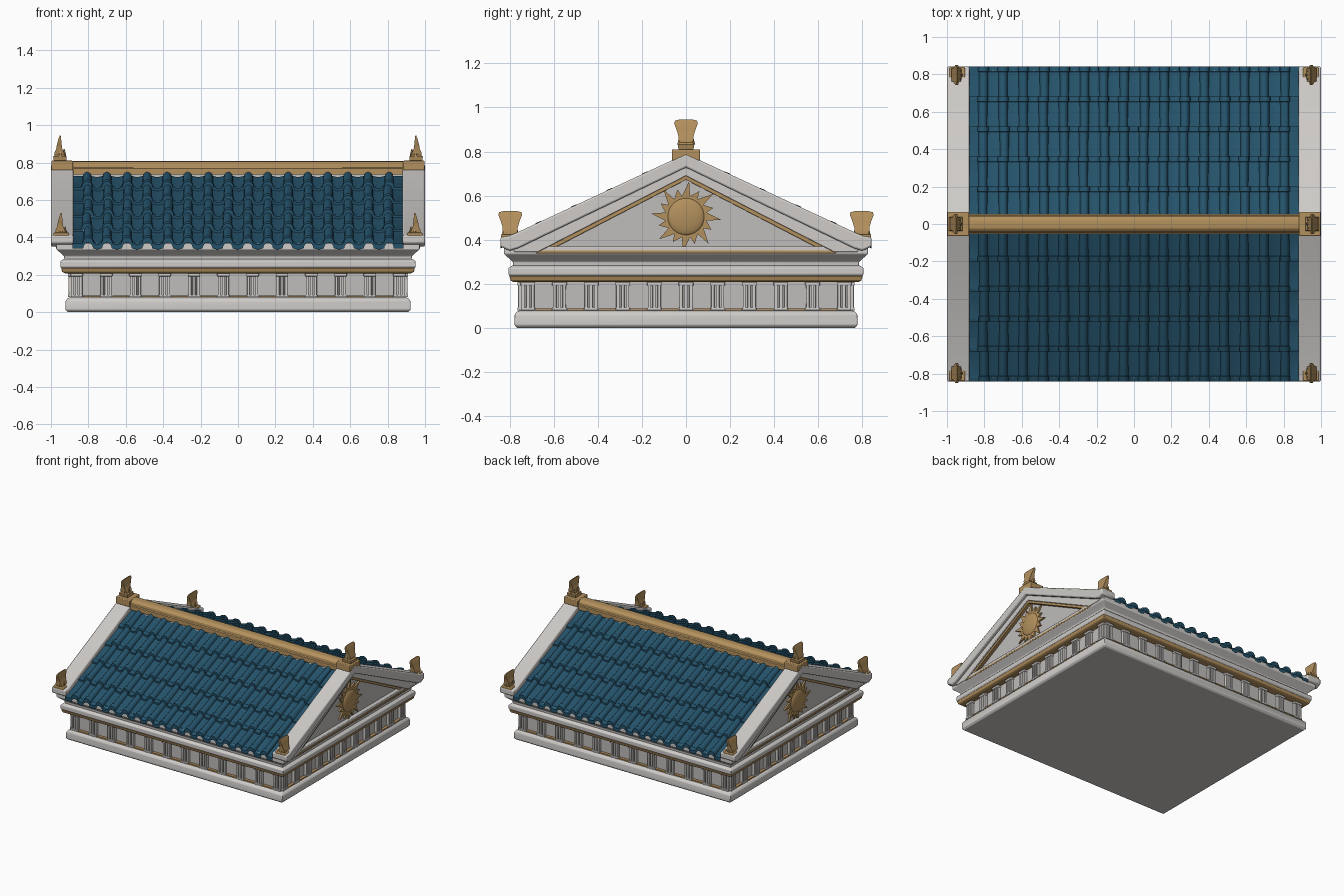
import bpy, bmesh, math, random
from mathutils import Matrix, Vector

random.seed(4)
if "Cube" in bpy.data.objects:
    bpy.data.objects.remove(bpy.data.objects["Cube"], do_unlink=True)


def material(name, rgb):
    m = bpy.data.materials.new(name)
    m.use_nodes = True
    m.diffuse_color = (*rgb, 1)
    m.node_tree.nodes["Principled BSDF"].inputs["Base Color"].default_value = (*rgb, 1)
    return m


STONE = material("pale_stone", (0.62, 0.60, 0.58))
PANEL = material("grey_stone", (0.52, 0.51, 0.50))
GOLD = material("gold", (0.45, 0.28, 0.11))
BLUE = material("blue_tile", (0.018, 0.085, 0.145))


def finish(name, bm, mat, bevel=0, smooth=True, recalc=True):
    if recalc:
        bmesh.ops.recalc_face_normals(bm, faces=bm.faces)
    mesh = bpy.data.meshes.new(name)
    bm.to_mesh(mesh)
    bm.free()
    mesh.materials.append(mat)
    ob = bpy.data.objects.new(name, mesh)
    bpy.context.collection.objects.link(ob)
    if smooth:
        bpy.ops.object.select_all(action="DESELECT")
        ob.select_set(True)
        bpy.context.view_layer.objects.active = ob
        bpy.ops.object.shade_smooth_by_angle(angle=math.radians(40))
    if bevel:
        b = ob.modifiers.new("soft_edges", "BEVEL")
        b.width, b.segments, b.limit_method = bevel, 2, "ANGLE"
    return ob


def box(bm, lo, hi):
    lo, hi = Vector(lo), Vector(hi)
    size = hi - lo
    bmesh.ops.create_cube(bm, size=1, matrix=Matrix.Translation((lo + hi) / 2) @
                          Matrix.Diagonal((abs(size.x), abs(size.y), abs(size.z), 1)))


def prism(bm, outline, x0, x1):
    """Extrude a (y, z) outline along x."""
    a = [bm.verts.new((x0, y, z)) for y, z in outline]
    b = [bm.verts.new((x1, y, z)) for y, z in outline]
    bm.faces.new(a)
    bm.faces.new(b[::-1])
    for i in range(len(a)):
        j = (i + 1) % len(a)
        bm.faces.new((a[i], b[i], b[j], a[j]))


def mirrored(half):
    """Close a half outline that starts and ends on the y = 0 line."""
    return half + [(-y, z) for y, z in half[::-1] if y > 0]


def loft(bm, rings):
    """Stack rectangles given as (centre x, y, z, half x, half y)."""
    prev = None
    for n, (cx, cy, z, hx, hy) in enumerate(rings):
        ring = [bm.verts.new((cx + sx * hx, cy + sy * hy, z))
                for sx, sy in ((-1, -1), (1, -1), (1, 1), (-1, 1))]
        if prev:
            for i in range(4):
                j = (i + 1) % 4
                bm.faces.new((prev[i], prev[j], ring[j], ring[i]))
        if n in (0, len(rings) - 1):
            bm.faces.new(ring)
        prev = ring


BX, BY = 0.92, 0.775      # half size of the base
SLOPE, APEX = 0.465, 0.79  # roof pitch and peak


def moulding(name, profile, mat, bevel=0.0):
    bm = bmesh.new()
    loft(bm, [(0, 0, z, BX + d, BY + d) for d, z in profile])
    return finish(name, bm, mat, bevel)


# Stone courses from the ground to the eaves
moulding("base", [(-.01, 0), (.002, .012), (.002, .06), (-.008, .074), (-.03, .082)], STONE, .004)
moulding("frieze_wall", [(-.036, .07), (-.036, .23)], PANEL)
moulding("lower_gold_band", [(.005, .208), (.02, .215), (.026, .236)], GOLD, .003)
moulding("lower_cornice", [(.02, .232), (.03, .242), (.03, .272), (.012, .284)], STONE, .004)
moulding("upper_cornice", [(.008, .278), (.01, .30), (.03, .318), (.05, .335), (.05, .37)], STONE, .004)

# Frieze: three-bar blocks with gold strips between them, on all four sides
blocks, strips = bmesh.new(), bmesh.new()


def frieze_box(bm, axis, side, centre, width, z0, z1, depth):
    wall = (BY if axis == 0 else BX) - .04
    a, b = side * wall, side * (wall + depth)
    if axis == 0:
        box(bm, (centre - width / 2, min(a, b), z0), (centre + width / 2, max(a, b), z1))
    else:
        box(bm, (min(a, b), centre - width / 2, z0), (max(a, b), centre + width / 2, z1))


for axis, count, reach in ((0, 12, .862), (1, 11, .717)):
    step = 2 * reach / (count - 1)
    for side in (-1, 1):
        for i in range(count):
            c = -reach + i * step
            for k in (-1, 0, 1):
                frieze_box(blocks, axis, side, c + k * .022, .015, .09, .195, .026)
            frieze_box(blocks, axis, side, c, .066, .192, .208, .03)
            frieze_box(blocks, axis, side, c, .064, .08, .093, .03)
            if i < count - 1:
                frieze_box(strips, axis, side, c + step / 2, step - .066, .08, .089, .026)
finish("frieze_blocks", blocks, STONE, .002)
finish("frieze_gold_strips", strips, GOLD)

# Roof core below the tiles
bm = bmesh.new()
prism(bm, mirrored([(0, .735), (.80, .363), (.80, .345), (0, .345)]), -.90, .90)
finish("roof_core", bm, STONE, smooth=False)

# Roof tiles: overlapping rows of pans with round cover tiles
ROWS, COVERS, PITCH, HALF = 5, 16, .1073, .885
TOP_Y, EAVE_Y = .04, .842


def tile_section(radius):
    pts = [(-HALF, 0)]
    for i in range(COVERS):
        c = (i - (COVERS - 1) / 2) * PITCH
        for k in range(9):
            t = math.pi * (1 - k / 8)
            pts.append((c + radius * math.cos(t), radius * 1.15 * math.sin(t)))
        if i < COVERS - 1:
            pts.append((c + PITCH / 2, -.007))
    return pts + [(HALF, 0)]


def roof_z(y):
    return APEX - .043 - SLOPE * y


for side, name in ((-1, "front_tiles"), (1, "back_tiles")):
    bm = bmesh.new()
    for r in range(ROWS):
        y0 = TOP_Y + (EAVE_Y - TOP_Y) * r / ROWS
        y1 = TOP_Y + (EAVE_Y - TOP_Y) * (r + 1) / ROWS
        wob = [random.uniform(-.004, .004) for _ in range(COVERS)]
        rings = []
        # upper end, shaft, flared collar, lip
        for y, rad, lift in ((y0 - .01 * (r > 0), .023, .0), (y1 - .03, .025, .008),
                             (y1 - .026, .029, .011), (y1, .029, .012), (y1, .026, -.014)):
            ring = []
            for n, (x, h) in enumerate(tile_section(rad)):
                dx = wob[min(n // 10, COVERS - 1)] if 0 < n < 10 * COVERS - 1 else 0
                ring.append(bm.verts.new((x + dx, side * y, roof_z(y) + h + lift)))
            rings.append(ring)
        for a, b in zip(rings, rings[1:]):
            for i in range(len(a) - 1):
                quad = (a[i], b[i], b[i + 1], a[i + 1])
                bm.faces.new(quad if side < 0 else quad[::-1])
    finish(name, bm, BLUE, recalc=False)

# Ridge beam with a raised centre roll
bm = bmesh.new()
prism(bm, mirrored([(0, .808), (.025, .805), (.042, .79), (.044, .772), (.054, .768),
                    (.054, .735), (0, .735)]), -.92, .92)
finish("ridge_beam", bm, GOLD, .002)


def finial(bm, x, y, z, out):
    """Flared fan ornament, thin across x and leaning slightly outward."""
    shape = [(0, .034, .034), (.022, .036, .038), (.03, .026, .03), (.045, .025, .034),
             (.06, .017, .034), (.09, .012, .043), (.118, .007, .054), (.13, .004, .05),
             (.135, .002, .03)]
    loft(bm, [(x + out * .006 * math.sin(h * 23), y, z + h, hx, hy) for h, hx, hy in shape])
    for i in range(8):  # leaf crown
        a = math.tau * i / 8
        base = Vector((x + .022 * math.cos(a), y + .03 * math.sin(a), z + .043))
        bmesh.ops.create_cone(bm, cap_ends=True, segments=5, radius1=.011, radius2=.001,
                              depth=.04, matrix=Matrix.Translation(base))


# Gable ends
for s, label in ((1, "left"), (-1, "right")):
    eave = APEX - SLOPE * .84
    bm = bmesh.new()
    prism(bm, mirrored([(0, .74), (.81, .36), (.80, .335), (0, .335)]), s * .88, s * .94)
    finish(label + "_pediment_panel", bm, PANEL, smooth=False)

    # Sloping outer cornice and stepped inner cornice
    bm = bmesh.new()
    prism(bm, mirrored([(0, APEX), (.80, eave + .018), (.842, eave + .012), (.842, eave - .03),
                        (.80, .35), (.76, .362), (0, APEX - .062)]), s * .88, s)
    finish(label + "_raking_cornice", bm, STONE, .008)
    bm = bmesh.new()
    prism(bm, mirrored([(0, .745), (.78, .38), (.78, .345), (.67, .345), (0, .69)]),
          s * .90, s * .975)
    finish(label + "_inner_cornice", bm, STONE, .004)

    # Gold triangle around the panel
    bm = bmesh.new()
    prism(bm, mirrored([(0, .697), (.69, .343), (.635, .343), (0, .672)]), s * .92, s * .965)
    box(bm, (min(s * .92, s * .972), -.68, .338), (max(s * .92, s * .972), .68, .352))
    finish(label + "_pediment_trim", bm, GOLD, .002)

    # Sun with alternating long and short rays
    bm = bmesh.new()
    star = []
    for i in range(32):
        rad = .095 if i % 2 else (.16 if i % 4 == 0 else .13)
        a = math.tau * (i + (.45 if i % 2 == 0 else 0)) / 32
        star.append((rad * math.sin(a), .505 + rad * math.cos(a)))
    prism(bm, star, s * .93, s * .952)
    finish(label + "_sun_rays", bm, GOLD, smooth=False)
    bm = bmesh.new()
    bmesh.ops.create_uvsphere(bm, u_segments=24, v_segments=12, radius=1, matrix=Matrix.Translation(
        (s * .948, 0, .505)) @ Matrix.Diagonal((.02, .085, .085, 1)))
    finish(label + "_sun_disc", bm, GOLD)

    # Pedestals and finials at the peak and both eaves
    bm = bmesh.new()
    box(bm, (s * .94 - .058, -.064, .758), (s * .94 + .058, .064, .81))
    for side in (-1, 1):
        box(bm, (s * .945 - .042, side * .797 - .042, .39), (s * .945 + .042, side * .797 + .042, .425))
    finish(label + "_pedestals", bm, GOLD, .005)
    bm = bmesh.new()
    finial(bm, s * .95, 0, .81, s)
    for side in (-1, 1):
        finial(bm, s * .945, side * .797, .395, s)
    finish(label + "_finials", bm, GOLD)
